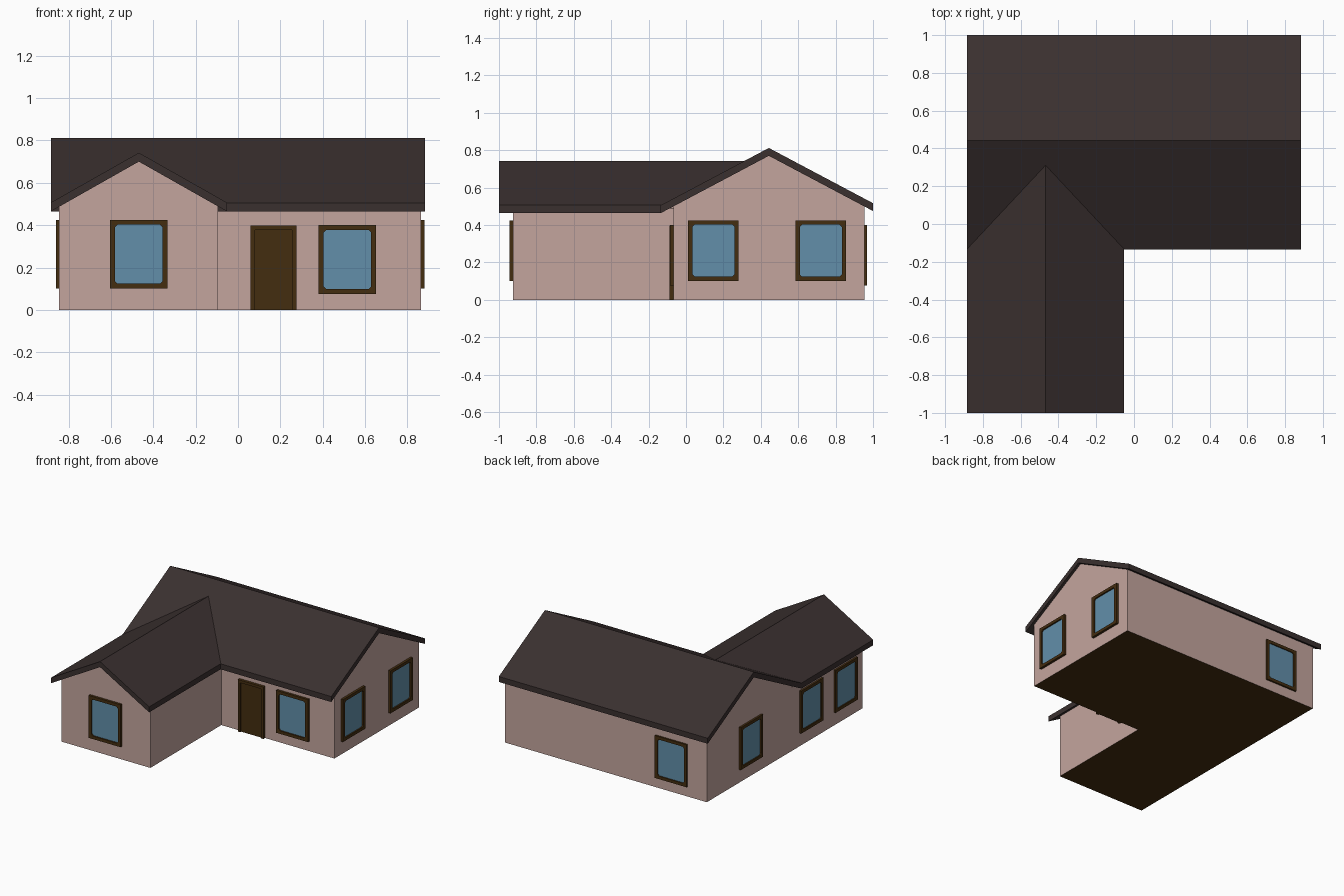
import bpy, bmesh
from mathutils import Vector

if "Cube" in bpy.data.objects:
    bpy.data.objects.remove(bpy.data.objects["Cube"])


def material(name, srgb):
    m = bpy.data.materials.new(name)
    lin = [((c / 255 + 0.055) / 1.055) ** 2.4 for c in srgb]
    m.diffuse_color = (*lin, 1)
    m.use_nodes = True
    m.node_tree.nodes["Principled BSDF"].inputs["Base Color"].default_value = m.diffuse_color
    return m


WALL = material("pink_plaster", (196, 165, 158))
ROOF = material("dark_roof", (58, 48, 47))
WOOD = material("brown_wood", (68, 45, 16))
GLASS = material("blue_glass", (98, 143, 170))


def finish(name, bm, mats):
    bmesh.ops.recalc_face_normals(bm, faces=bm.faces)
    me = bpy.data.meshes.new(name)
    bm.to_mesh(me)
    bm.free()
    for m in mats:
        me.materials.append(m)
    ob = bpy.data.objects.new(name, me)
    bpy.context.collection.objects.link(ob)
    return ob


def prism(name, starts, ends, mats):
    """Closed solid between two matching outlines; floor faces get slot 1."""
    bm = bmesh.new()
    a = [bm.verts.new(p) for p in starts]
    b = [bm.verts.new(p) for p in ends]
    n = len(a)
    bm.faces.new(a)
    bm.faces.new(b)
    for i in range(n):
        j = (i + 1) % n
        bm.faces.new((a[i], a[j], b[j], b[i]))
    bmesh.ops.recalc_face_normals(bm, faces=bm.faces)
    if len(mats) > 1:
        for f in bm.faces:
            f.material_index = int(f.normal.z < -0.9)
    return finish(name, bm, mats)


# Roof dimensions
T = 0.042                                   # vertical roof thickness
MAIN_Y, MAIN_Z, MAIN_S = 0.443, 0.812, 0.53   # main ridge and slope
WING_X, WING_Z, WING_S = -0.468, 0.742, 0.566  # wing ridge and slope


def main_z(y):
    return MAIN_Z - abs(y - MAIN_Y) * MAIN_S


def wing_z(x):
    return WING_Z - abs(x - WING_X) * WING_S


def chevron(lo, mid, hi, height):
    top = [(p, height(p)) for p in (lo, mid, hi)]
    return top + [(p, z - T) for p, z in reversed(top)]


def gable(lo, mid, hi, height):
    return [(lo, 0), (hi, 0)] + [(p, height(p) - T + 0.001) for p in (hi, mid, lo)]


# Walls
prof = gable(-0.067, MAIN_Y, 0.955, main_z)
prism("main_walls", [(-0.845, y, z) for y, z in prof],
      [(0.863, y, z) for y, z in prof], [WALL, WOOD])
prof = gable(-0.845, WING_X, -0.094, wing_z)
prism("wing_walls", [(x, -0.925, z) for x, z in prof],
      [(x, -0.067, z) for x, z in prof], [WALL, WOOD])

# Roofs: the wing roof is trimmed along the valley with the main slope
prof = chevron(-0.135, MAIN_Y, 1.0, main_z)
prism("main_roof", [(-0.884, y, z) for y, z in prof],
      [(0.884, y, z) for y, z in prof], [ROOF])
prof = chevron(-0.884, WING_X, -0.052, wing_z)
prism("wing_roof", [(x, -1.0, z) for x, z in prof],
      [(x, MAIN_Y - (MAIN_Z - wing_z(x)) / MAIN_S, z) for x, z in prof], [ROOF])


def window(name, centre, normal, depth, w=0.27, h=0.325, rim=0.023, cut=0.012):
    """Raised frame with a recessed pane whose corners are cut."""
    n, up, c = Vector(normal), Vector((0, 0, 1)), Vector(centre)
    u = up.cross(n)
    bm = bmesh.new()

    def ring(pts, d):
        return [bm.verts.new(c + u * p + up * q + n * d) for p, q in pts]

    W, H = w / 2, h / 2
    outer = [(-W, -H), (W, -H), (W, H), (-W, H)]
    inner = []
    for k, (p, q) in enumerate(outer):
        sx, sz = (1 if p > 0 else -1), (1 if q > 0 else -1)
        x, z = W - rim, H - rim
        pair = [(sx * x, sz * (z - cut)), (sx * (x - cut), sz * z)]
        inner += pair if k % 2 == 0 else pair[::-1]
    back, front = ring(outer, -0.002), ring(outer, depth)
    lip, pane = ring(inner, depth), ring(inner, depth * 0.4)
    for i in range(4):
        j = (i + 1) % 4
        bm.faces.new((back[i], back[j], front[j], front[i]))
        bm.faces.new((front[i], front[j], lip[2 * j], lip[2 * i + 1]))
        bm.faces.new((front[i], lip[2 * i + 1], lip[2 * i]))
    for i in range(8):
        j = (i + 1) % 8
        bm.faces.new((lip[i], lip[j], pane[j], pane[i]))
    bm.faces.new(pane).material_index = 1
    bm.faces.new(back)
    finish(name, bm, [WOOD, GLASS])


# Windows on each side
window("wing_front_window", (-0.469, -0.925, 0.263), (0, -1, 0), 0.018)
window("main_front_window", (0.516, -0.067, 0.238), (0, -1, 0), 0.018)
window("back_window", (-0.548, 0.955, 0.238), (0, 1, 0), 0.013)
for i, y in enumerate((0.147, 0.721)):
    window(f"right_window_{i + 1}", (0.863, y, 0.263), (1, 0, 0), 0.018)
for i, y in enumerate((0.43, -0.30, -0.715)):
    window(f"left_window_{i + 1}", (-0.845, y, 0.263), (-1, 0, 0), 0.015)


def box(name, x0, x1, y0, y1, z0, z1):
    r = [(x0, z0), (x1, z0), (x1, z1), (x0, z1)]
    prism(name, [(x, y0, z) for x, z in r], [(x, y1, z) for x, z in r], [WOOD])


# Door with its frame
box("door_leaf", 0.08, 0.256, -0.077, -0.06, 0, 0.378)
box("door_frame_left", 0.06, 0.08, -0.088, -0.06, 0, 0.398)
box("door_frame_right", 0.256, 0.276, -0.088, -0.06, 0, 0.398)
box("door_frame_top", 0.08, 0.256, -0.088, -0.06, 0.378, 0.398)
